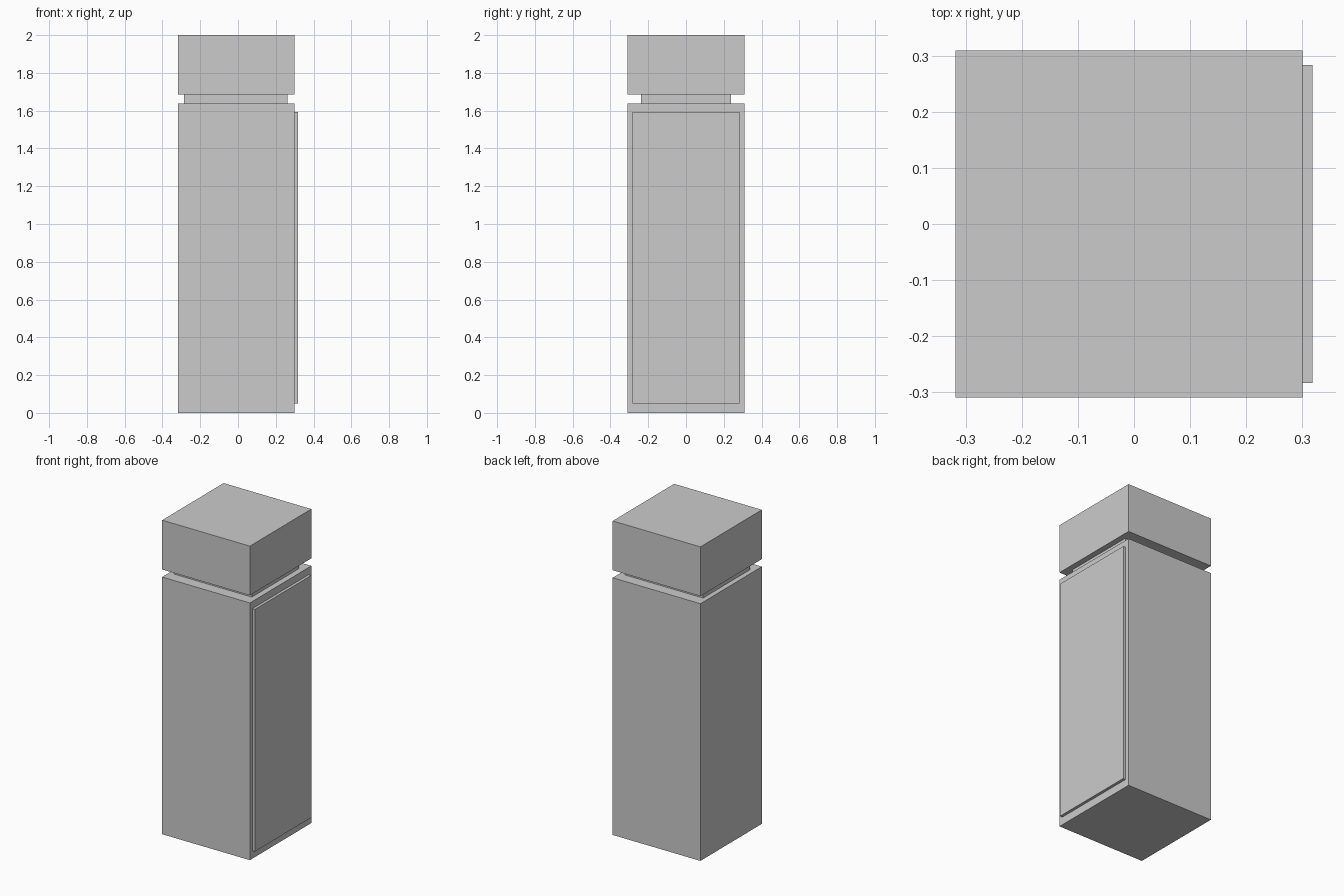
import bpy

if "Cube" in bpy.data.objects:
    bpy.data.objects.remove(bpy.data.objects["Cube"])


def box(name, x, y, z):
    """Axis-aligned box from (min, max) ranges."""
    lo, hi = zip(x, y, z)
    bpy.ops.mesh.primitive_cube_add(size=1, location=[(a + b) / 2 for a, b in zip(lo, hi)])
    ob = bpy.context.object
    ob.name = name
    ob.scale = [b - a for a, b in zip(lo, hi)]
    bpy.ops.object.transform_apply(location=False, rotation=False, scale=True)
    return ob


W = (-0.318, 0.3)      # cabinet depth along x
D = (-0.309, 0.309)    # cabinet width along y

# Main cabinet body
box("cabinet_body", W, D, (0, 1.638))
# Recessed neck between body and top
box("neck", (-0.286, 0.263), (-0.237, 0.237), (1.638, 1.686))
# Top housing
box("top_housing", W, D, (1.686, 2.0))
# Raised door panel on the +x side
box("door_panel", (0.3, 0.318), (-0.283, 0.283), (0.05, 1.592))
